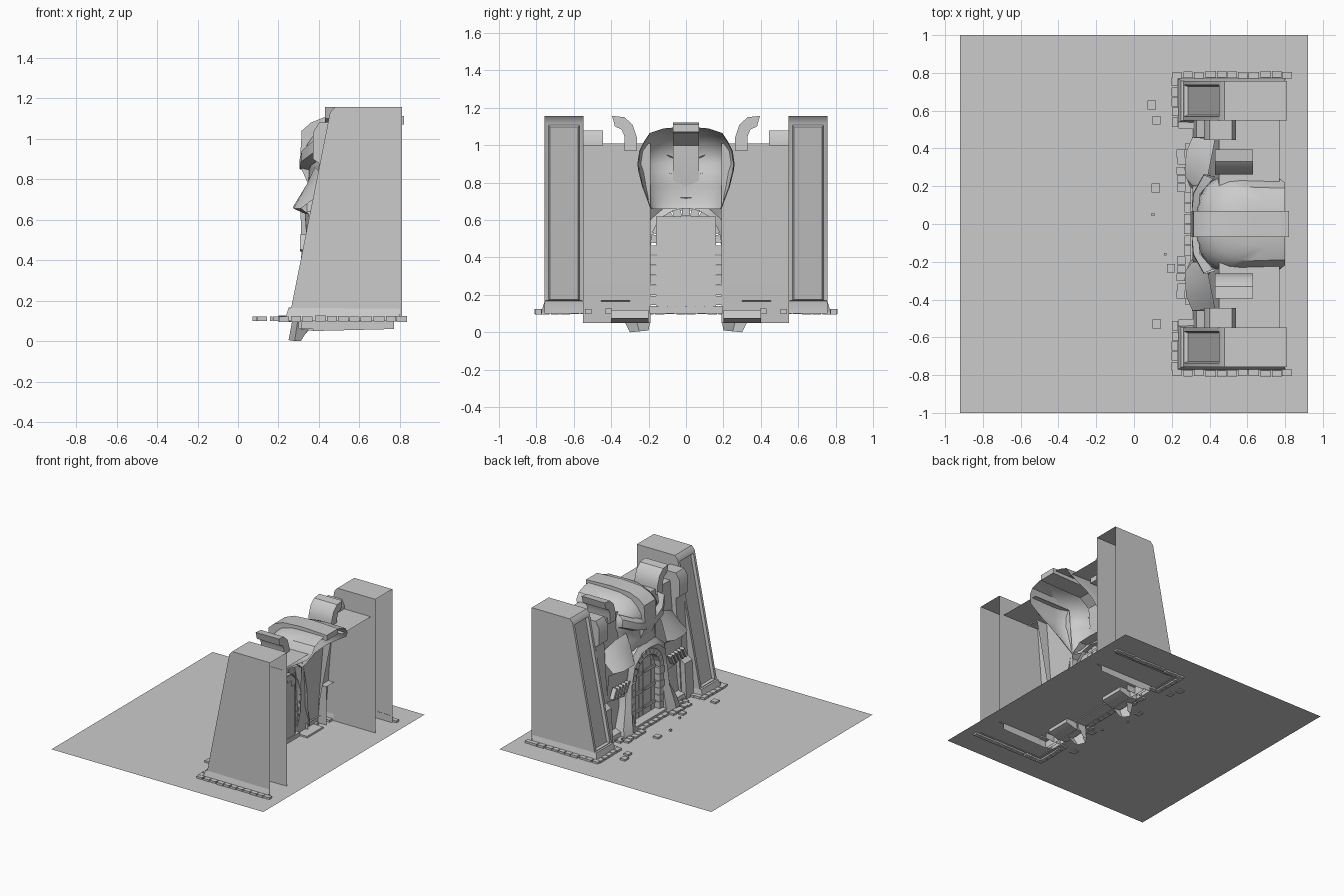
import bpy, bmesh, random
from math import sin, cos, pi, radians
from mathutils import Matrix, Vector

if "Cube" in bpy.data.objects:
    bpy.data.objects.remove(bpy.data.objects["Cube"])

random.seed(4)


def finish(name, bm, mirror=False, angle=35):
    bmesh.ops.recalc_face_normals(bm, faces=bm.faces[:])
    me = bpy.data.meshes.new(name)
    bm.to_mesh(me)
    bm.free()
    ob = bpy.data.objects.new(name, me)
    bpy.context.collection.objects.link(ob)
    bpy.ops.object.select_all(action='DESELECT')
    ob.select_set(True)
    bpy.context.view_layer.objects.active = ob
    bpy.ops.object.shade_smooth_by_angle(angle=radians(angle))
    if mirror:
        m = ob.modifiers.new("mirror", 'MIRROR')
        m.use_axis = (False, True, False)
        m.use_clip = True
    return ob


def add_box(bm, c, s, rot=None):
    M = Matrix.Translation(c) @ (rot or Matrix()) @ Matrix.Diagonal((*s, 1))
    bmesh.ops.create_cube(bm, size=1, matrix=M)


def prism(name, prof, a, b, axis='Y', mirror=True, skip=(), caps=(True, True)):
    """Extrude a profile: (x,z) along Y, or (y,z) along X; skip leaves sides open."""
    bm = bmesh.new()
    put = (lambda p, t: (p[0], t, p[1])) if axis == 'Y' else (lambda p, t: (t, p[0], p[1]))
    A = [bm.verts.new(put(p, a)) for p in prof]
    B = [bm.verts.new(put(p, b)) for p in prof]
    n = len(prof)
    for i in range(n):
        if i not in skip:
            bm.faces.new((A[i], A[(i + 1) % n], B[(i + 1) % n], B[i]))
    for ring, on in ((A, caps[0]), (B, caps[1])):
        if on:
            bm.faces.new(ring)
    return finish(name, bm, mirror)


def loft(name, rows, mirror=True, cap=False):
    bm = bmesh.new()
    V = [[bm.verts.new(p) for p in r] for r in rows]
    for r, s in zip(V, V[1:]):
        for i in range(len(r) - 1):
            bm.faces.new((r[i], r[i + 1], s[i + 1], s[i]))
    if cap:
        bm.faces.new(V[-1])
    return finish(name, bm, mirror)


# ground sheet
bm = bmesh.new()
bmesh.ops.create_grid(bm, x_segments=4, y_segments=4, size=1,
                      matrix=Matrix.Translation((0, 0, .108)) @ Matrix.Diagonal((.92, 1, 1, 1)))
finish("ground", bm)

# towers: leaning front with sunken panel, open back and underside
bm = bmesh.new()
P = [(.26, .15), (.455, 1.13), (.48, 1.157), (.81, 1.157), (.81, .1), (.26, .1)]
A = [bm.verts.new((x, .547, z)) for x, z in P]
B = [bm.verts.new((x, .757, z)) for x, z in P]
bm.faces.new(A)
bm.faces.new(B)
for i in (0, 1, 2, 5):
    j = (i + 1) % 6
    f = bm.faces.new((A[i], A[j], B[j], B[i]))
    if i == 0:
        front = f
bmesh.ops.recalc_face_normals(bm, faces=bm.faces[:])
bmesh.ops.inset_individual(bm, faces=[front], thickness=.03, depth=0)
bmesh.ops.inset_individual(bm, faces=[front], thickness=.012, depth=-.02)
finish("tower", bm, True)

# tower foot
loft("tower_foot", [[(.8, .775, .1), (.23, .775, .1), (.23, .535, .1), (.45, .535, .1)],
                    [(.8, .757, .16), (.25, .757, .165), (.25, .547, .165), (.45, .547, .16)],
                    [(.8, .75, .165), (.29, .75, .17), (.29, .555, .17), (.45, .555, .165)]])

# gate walls with flat walkway, open behind
prism("wall", [(.37, .05), (.4, .4), (.45, 1.01), (.77, 1.01), (.77, .06)],
      .19, .55, skip=(3, 4), caps=(False, True))
# posts beside the towers
prism("post", [(.35, .05), (.37, .42), (.4, .88), (.37, .9), (.37, 1.03), (.4, 1.08),
               (.52, 1.08), (.54, 1.04), (.54, 1.0)], .445, .55, skip=(8,))
prism("post_plinth", [(.31, .06), (.33, .38), (.37, .41), (.45, .41), (.45, .06)], .455, .55, skip=(3, 4))
prism("wall_plinth", [(.31, .06), (.33, .15), (.4, .17), (.4, .06)], .3, .455, skip=(2, 3))

# outward curling battlements
prism("battlement", [(.262, .97), (.262, 1.04), (.285, 1.11), (.33, 1.15), (.395, 1.157),
                     (.38, 1.1), (.345, 1.085), (.33, 1.05), (.33, .97)], .43, .63, axis='X')

# head shell: levels of front x, half width, back x
rows = []
for z, xf, w, xb in ((.66, .36, .19, .43), (.70, .34, .205, .46), (.78, .345, .235, .51),
                     (.86, .345, .255, .6), (.90, .325, .26, .66), (.97, .335, .25, .77),
                     (1.02, .37, .225, .8), (1.065, .42, .195, .8), (1.09, .5, .12, .8)):
    r = []
    for i in range(7):
        a = pi / 2 * i / 6
        r.append((xf + (min(xb, xf + .2) - xf) * (1 - cos(a) ** .9 if i < 6 else 1), w * sin(a) ** .8, z))
    r.append((xb, w * .97, z))
    rows.append(r)
rows.append([(p[0] + (.02 if p[0] < .7 else 0), 0, 1.1) for p in rows[-1]])
loft("head", rows)

# crest down the middle of the head
prism("crest", [(.345, .78), (.305, .87), (.315, 1.04), (.36, 1.08), (.44, 1.112), (.6, 1.122),
                (.82, 1.112), (.82, 1.07), (.45, 1.06), (.37, 1.0), (.36, .88)],
      -.07, .07, mirror=False)

# angry brows
loft("brow", [[(.35, .05, .84), (.305, .05, .85), (.305, .05, .90), (.34, .05, .93)],
              [(.36, .16, .87), (.31, .16, .885), (.315, .16, .94), (.35, .16, .97)],
              [(.43, .25, .91), (.37, .265, .93), (.37, .26, .99), (.42, .24, 1.01)]])

# flaring cheeks reaching down from the head
loft("cheek", [[(.38, .2, .86), (.40, .3, .84), (.42, .4, .8), (.43, .455, .76)],
               [(.345, .2, .78), (.34, .27, .775), (.35, .38, .74), (.37, .455, .7)],
               [(.31, .2, .66), (.27, .25, .66), (.275, .38, .655), (.31, .46, .655)],
               [(.34, .22, .63), (.33, .26, .63), (.33, .38, .63), (.35, .46, .63)],
               [(.36, .24, .41), (.345, .27, .40), (.35, .39, .41), (.37, .46, .42)]])
# slanted teeth beneath the cheeks
bm = bmesh.new()
for k in range(5):
    add_box(bm, (.325, .28 + .038 * k, .485), (.035, .02, .085), Matrix.Rotation(radians(28), 4, 'X'))
finish("cheek_teeth", bm, True)

# jaw arch running down to splayed feet: inner y,z / outer y,z / front x
rows = []
for iy, iz, oy, oz, x in ((0, .655, 0, .72, .315), (.09, .64, .11, .72, .31), (.16, .57, .215, .64, .31),
                          (.19, .46, .25, .46, .315), (.195, .3, .275, .3, .305), (.19, .17, .33, .18, .28),
                          (.19, .07, .35, .10, .265), (.2, .01, .30, 0, .25)):
    mid = ((iy + oy) / 2, (iz + oz) / 2)
    rows.append([(x + .1, iy, iz), (x + .03, iy, iz), (x, *mid), (x + .03, oy, oz), (x + .11, oy, oz)])
rows[-1] = [(x if x < .31 else .31, y, z) for x, y, z in rows[-1]]
loft("jaw_arch", rows)
prism("jaw_root", [(.3, .06), (.38, .05), (.47, .075), (.46, .12), (.3, .12)], .2, .4)

# door surround of cut stones
bm = bmesh.new()
for s in (-1, 1):
    for k in range(6):
        add_box(bm, (.355, s * (.172 + .004 * (k % 2)), .17 + .054 * k),
                (.05, .046 + .012 * (k % 2), .05))
for k in range(11):
    a = pi * (k + .5) / 11
    add_box(bm, (.352, .168 * cos(a), .475 + .168 * sin(a)), (.05, .042, .043),
            Matrix.Rotation(a, 4, 'X'))
finish("door_stones", bm)

# double door with planks, hinges and sill
bm = bmesh.new()
for s in (-1, 1):
    for k, top in enumerate((.60, .575, .53)):
        add_box(bm, (.385, s * (.027 + .048 * k), (top + .13) / 2), (.02, .045, top - .13))
    for z in (.2, .34, .48):
        add_box(bm, (.372, s * .08, z), (.012, .13, .022))
finish("door", bm)
bm = bmesh.new()
add_box(bm, (.385, 0, .37), (.006, .32, .5))
finish("door_backing", bm)
bm = bmesh.new()
add_box(bm, (.35, 0, .12), (.1, .39, .04))
finish("door_sill", bm)


# rows of kerb bricks
def kerb(bm, p, q, n, width=.034):
    p, q = Vector(p), Vector(q)
    d = (q - p) / n
    R = Matrix.Rotation(d.to_2d().angle_signed(Vector((1, 0))), 4, 'Z')
    for k in range(n):
        c = p + d * (k + .5)
        j = random.uniform(-.004, .004)
        add_box(bm, (c.x + j, c.y + j, .11 + j / 2),
                (d.length * random.uniform(.82, .97), width, .028), R)


bm = bmesh.new()
kerb(bm, (.2, .79, 0), (.84, .79, 0), 11)
kerb(bm, (.215, .51, 0), (.215, .78, 0), 5)
kerb(bm, (.23, .52, 0), (.44, .52, 0), 4)
kerb(bm, (.25, .17, 0), (.25, .4, 0), 5, .045)
kerb(bm, (.27, .41, 0), (.4, .41, 0), 3)
kerb(bm, (.285, 0, 0), (.285, .17, 0), 3, .04)
finish("kerb", bm, True)

# loose paving stones
bm = bmesh.new()
for x, y, s in ((.095, .63, .045), (.12, .55, .042), (.115, .19, .045), (.1, .05, .015),
                (.165, -.16, .012), (.195, -.235, .042), (.12, -.53, .045)):
    add_box(bm, (x, y, .111), (s, s * 1.05, .022))
finish("loose_stones", bm)
